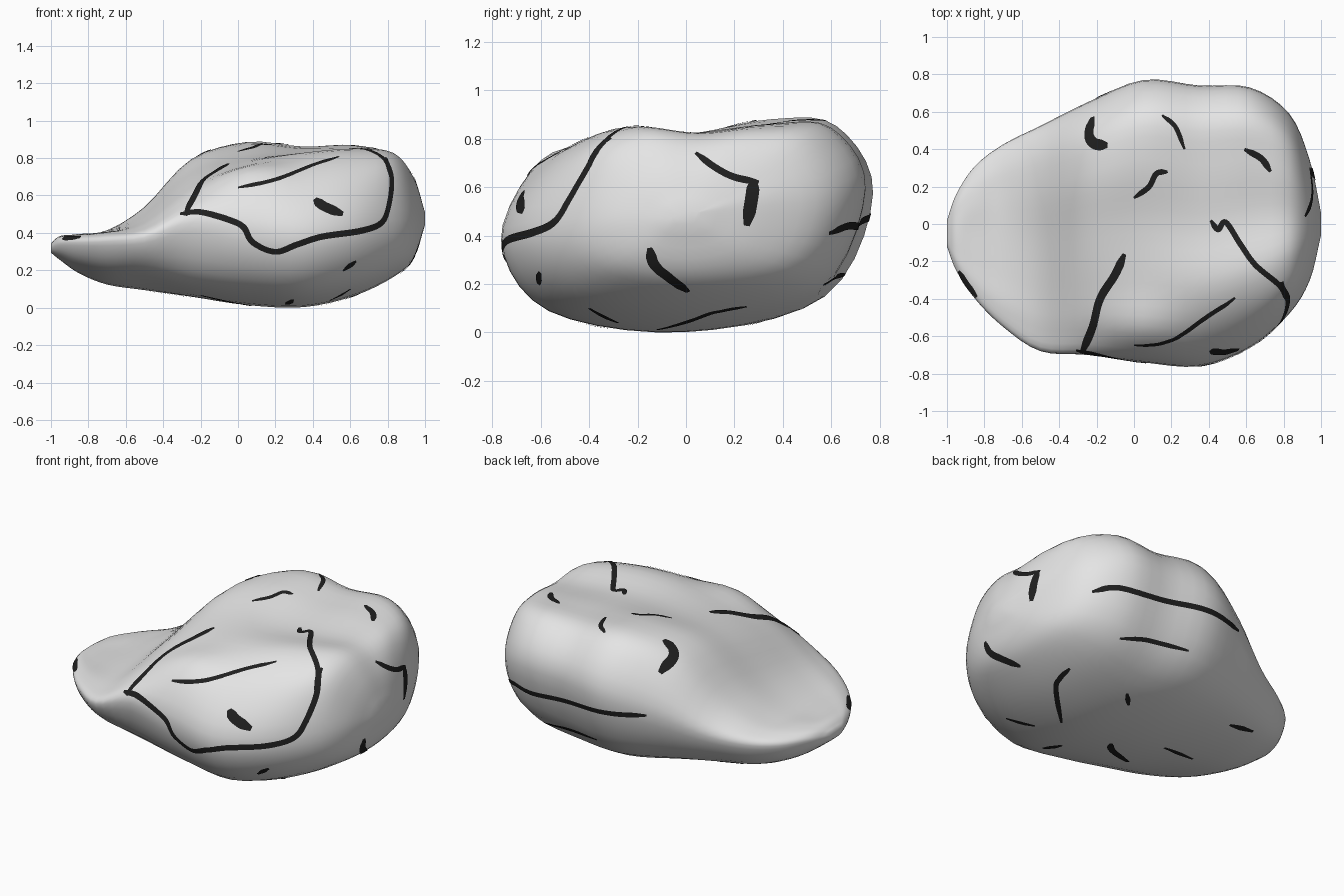
import bpy, bmesh
from mathutils import Vector
from mathutils.bvhtree import BVHTree

if "Cube" in bpy.data.objects:
    bpy.data.objects.remove(bpy.data.objects["Cube"])


def material(name, rgb):
    m = bpy.data.materials.new(name)
    m.diffuse_color = (*rgb, 1)
    m.use_nodes = True
    m.node_tree.nodes["Principled BSDF"].inputs["Base Color"].default_value = m.diffuse_color
    return m


STONE = material("stone grey", (0.78, 0.78, 0.78))
DARK = material("crack black", (0.014, 0.014, 0.014))


def spline(p0, p1, p2, p3, t):
    return 0.5 * (2 * p1 + (p2 - p0) * t + (2 * p0 - 5 * p1 + 4 * p2 - p3) * t * t
                  + (3 * p1 - p0 - 3 * p2 + p3) * t ** 3)


def smooth_path(pts, n, closed=False):
    """Rounded path through the points, n steps per span."""
    k = len(pts)
    if closed:
        get = lambda i: pts[i % k]
    else:
        ext = [2 * pts[0] - pts[1]] + pts + [2 * pts[-1] - pts[-2]]
        get = lambda i: ext[i + 1]
    out = [spline(get(i - 1), get(i), get(i + 1), get(i + 2), j / n)
           for i in range(k if closed else k - 1) for j in range(n)]
    return out if closed else out + [pts[-1]]


def make_object(name, bm, mat):
    me = bpy.data.meshes.new(name)
    bm.to_mesh(me)
    me.materials.append(mat)
    for p in me.polygons:
        p.use_smooth = True
    ob = bpy.data.objects.new(name, me)
    bpy.context.collection.objects.link(ob)
    return ob


# Boulder sections: x, front y, front z, back y, back z, bottom z, five top heights front to back
SECTIONS = [
    (-1.00, -.12, .33, .02, .33, .30, .345, .35, .35, .35, .345),
    (-.95, -.25, .35, .16, .34, .26, .38, .388, .39, .385, .375),
    (-.85, -.40, .355, .31, .34, .19, .392, .395, .395, .40, .385),
    (-.70, -.55, .36, .425, .35, .13, .405, .41, .415, .42, .41),
    (-.50, -.68, .38, .525, .39, .10, .44, .475, .51, .545, .515),
    (-.25, -.70, .46, .65, .49, .065, .60, .675, .74, .80, .75),
    (.05, -.74, .42, .77, .57, .02, .72, .775, .815, .885, .855),
    (.35, -.76, .38, .74, .59, .01, .675, .825, .825, .86, .84),
    (.62, -.66, .40, .73, .60, .07, .70, .85, .83, .865, .85),
    (.83, -.48, .42, .59, .55, .17, .72, .83, .815, .83, .78),
    (.94, -.30, .45, .34, .53, .27, .60, .69, .70, .69, .63),
    (1.00, -.06, .47, .06, .50, .45, .50, .51, .515, .51, .505),
]


def section_ring(s):
    x, yf, zf, yb, zb, bot = s[:6]
    at = lambda t, z: Vector((x, yf + (yb - yf) * t, z))
    tops = [at(t, z) for t, z in zip((.10, .28, .5, .72, .90), s[6:])]
    lift = .38 if x < -.4 else .23
    return ([at(0, zf)] + tops + [at(1, zb), at(.87, bot + .25 * (zb - bot)),
            at(.5, bot), at(.13, bot + lift * (zf - bot))])


# Boulder body: sections rounded both around and along
rings = [smooth_path(section_ring(s), 5, True) for s in SECTIONS]
columns = [smooth_path(list(c), 4) for c in zip(*rings)]
low = min(p.z for c in columns for p in c)
bm = bmesh.new()
grid = [[bm.verts.new((p.x, p.y, p.z - low)) for p in c] for c in columns]
n, m = len(grid), len(grid[0])
for i in range(n):
    a, b = grid[i], grid[(i + 1) % n]
    for j in range(m - 1):
        bm.faces.new((a[j], a[j + 1], b[j + 1], b[j]))
for end in (0, m - 1):
    bm.faces.new([c[end] for c in grid])
bmesh.ops.recalc_face_normals(bm, faces=bm.faces)
make_object("boulder", bm, STONE)
surface = BVHTree.FromBMesh(bm)

# Direction from which each crack is laid onto the boulder
VIEWS = {
    "top": (lambda a, b: (a, b, 3), (0, 0, -1)),
    "bottom": (lambda a, b: (a, b, -3), (0, 0, 1)),
    "front": (lambda a, b: (a, -3, b), (0, 1, 0)),
    "back": (lambda a, b: (a, 3, b), (0, -1, 0)),
    "right": (lambda a, b: (3, a, b), (-1, 0, 0)),
}


def crack(name, view, width, *pts):
    """Thin dark ribbon hugging the boulder along a drawn path."""
    origin, direction = VIEWS[view]
    hits = []
    for p in smooth_path([Vector(q) for q in pts], 8):
        loc, nor, _, _ = surface.ray_cast(Vector(origin(*p)), Vector(direction))
        if loc is not None:
            hits.append((loc, nor))
    rb, last = bmesh.new(), None
    k = len(hits) - 1
    for i, (loc, nor) in enumerate(hits):
        along = hits[min(i + 1, k)][0] - hits[max(i - 1, 0)][0]
        side = nor.cross(along).normalized()
        half = width / 2 * min(1, .45 + .15 * min(i, k - i))
        row = []
        for f in (1, 0, -1):
            q, qn, _, _ = surface.find_nearest(loc + side * half * f)
            row.append(rb.verts.new(q + qn * 0.004))
        if last:
            for c in (0, 1):
                rb.faces.new((last[c], last[c + 1], row[c + 1], row[c]))
        last = row
    make_object(name, rb, DARK)


# Front cracks
crack("front_loop_crack", "front", .033, (-.31, .5), (-.2, .51), (-.05, .47), (.03, .43),
      (.08, .35), (.2, .3), (.32, .34), (.45, .38), (.65, .41), (.76, .45), (.8, .53),
      (.82, .68), (.79, .8))
crack("front_upper_crack", "front", .026, (0, .64), (.15, .67), (.25, .7), (.4, .76), (.54, .805))
crack("front_chip", "front", .06, (.41, .58), (.46, .54), (.56, .5))
crack("front_low_chip", "front", .035, (.56, .2), (.63, .25))

# Top cracks
crack("top_left_crack", "top", .045, (-.05, -.16), (-.1, -.27), (-.18, -.4), (-.22, -.55), (-.28, -.69))
crack("top_right_crack", "top", .03, (.81, -.4), (.78, -.33), (.65, -.22), (.57, -.11),
      (.49, .01), (.45, -.03), (.41, .02))
crack("top_hook", "top", .06, (-.22, .57), (-.24, .48), (-.21, .43), (-.14, .42))
crack("top_back_crack", "top", .025, (.15, .58), (.22, .52), (.27, .4))
crack("top_middle_crack", "top", .03, (0, .14), (.08, .2), (.12, .27), (.18, .28))
crack("top_right_chip", "top", .035, (.59, .4), (.68, .35), (.73, .28))
crack("left_tip_crack", "top", .035, (-.935, -.25), (-.9, -.31), (-.84, -.39))

# Right side cracks
crack("right_hook_arm", "right", .03, (.04, .74), (.12, .68), (.2, .64), (.3, .62))
crack("right_hook_leg", "right", .055, (.28, .63), (.27, .55), (.25, .44))
crack("right_low_crack", "right", .045, (-.15, .35), (-.13, .28), (-.06, .22), (.01, .17))

# Back cracks
crack("back_long_crack", "back", .032, (.8, .41), (.7, .44), (.53, .44), (.2, .47), (-.05, .48), (-.2, .49))
crack("back_low_crack", "back", .026, (.58, .2), (.4, .23), (.15, .24))

# Underside cracks
crack("under_hook", "bottom", .03, (.68, .25), (.67, .15), (.63, .07), (.43, -.12))
crack("under_dash", "bottom", .03, (.6, -.4), (.49, -.28))
crack("under_front_chip", "bottom", .04, (.29, -.45), (.26, -.32))
crack("under_middle_crack", "bottom", .04, (.07, -.12), (0, -.19), (-.2, -.29))
crack("under_back_chip", "bottom", .03, (.25, .25), (.32, .32))
crack("under_left_chip", "bottom", .03, (-.24, -.02), (-.48, -.06))
crack("under_left_back_chip", "bottom", .035, (-.44, .31), (-.62, .30))
